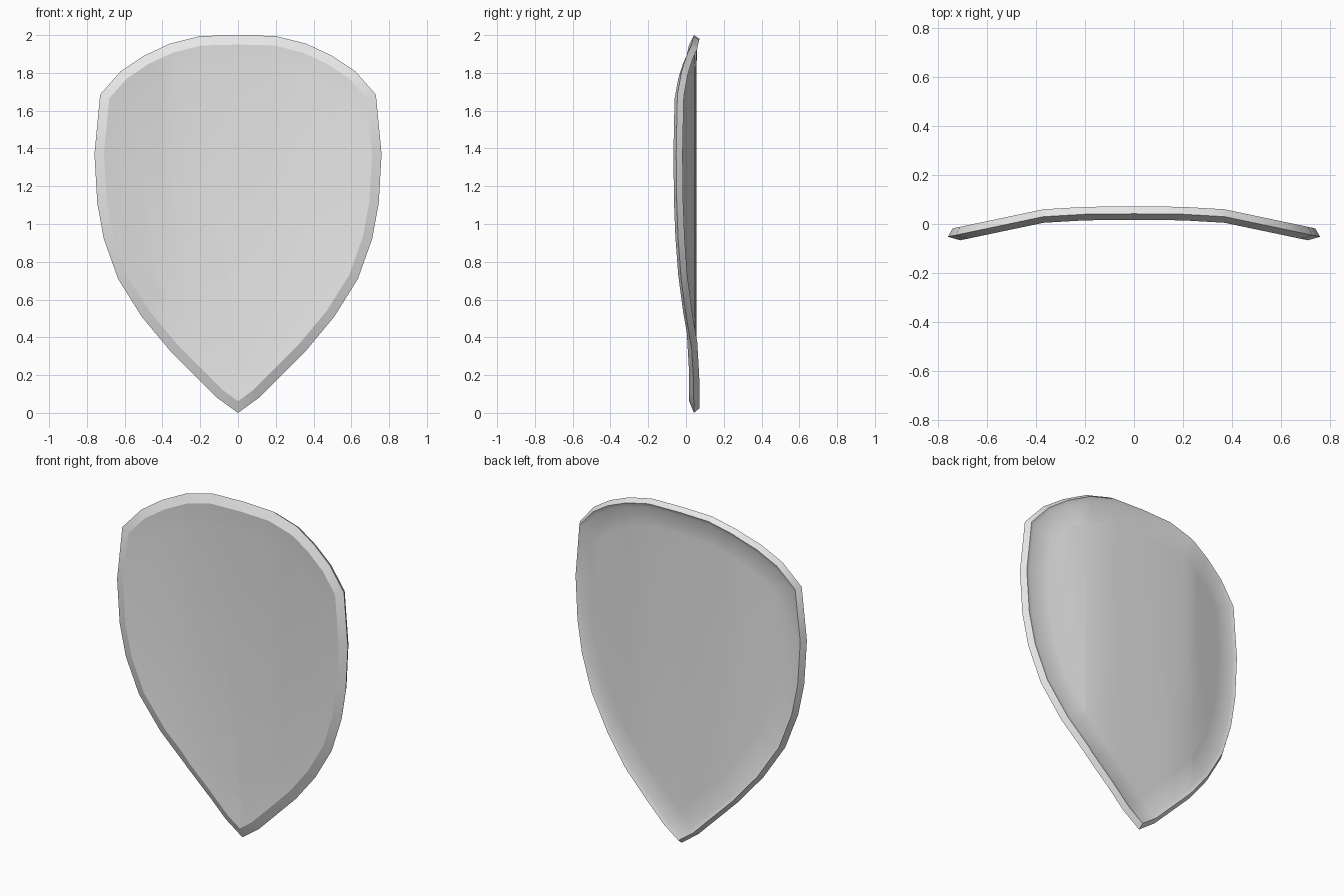
import bpy
import bmesh
import math
from mathutils import Vector

if "Cube" in bpy.data.objects:
    bpy.data.objects.remove(bpy.data.objects["Cube"], do_unlink=True)

# Right half of the outline (x, z), from the top centre to the bottom tip
HALF = [(0, 2.0), (0.2, 1.995), (0.36, 1.955), (0.5, 1.89), (0.62, 1.81),
        (0.73, 1.685), (0.76, 1.37), (0.745, 1.11), (0.71, 0.92),
        (0.635, 0.71), (0.51, 0.51), (0.36, 0.33), (0.22, 0.19),
        (0.11, 0.08), (0, 0)]
OUTLINE = [Vector(p) for p in HALF]
OUTLINE += [Vector((-x, z)) for x, z in reversed(HALF[1:-1])]

# Cross-section as (inset, depth): front panel, rim, back panel
SECTION = [(0.17, -0.016), (0.05, -0.025), (0, 0),
           (0.02, 0.03), (0.045, 0.018), (0.16, 0.014)]

# Horizontal bend of the shield (x, y)
BEND = [(0, 0.042), (0.2, 0.04), (0.37, 0.03), (0.76, -0.052)]


def bend(x):
    x = min(abs(x), BEND[-1][0])
    for (x0, y0), (x1, y1) in zip(BEND, BEND[1:]):
        if x <= x1:
            return y0 + (y1 - y0) * (x - x0) / (x1 - x0)
    return BEND[-1][1]


def inset(points, d):
    """Mitred inward offset of a clockwise loop."""
    result = []
    for i, p in enumerate(points):
        a = (p - points[i - 1]).normalized()
        b = (points[(i + 1) % len(points)] - p).normalized()
        na, nb = Vector((a.y, -a.x)), Vector((b.y, -b.x))
        m = (na + nb).normalized()
        result.append(p + m * (d / m.dot(na)))
    return result


# Flat shield: nested loops joined into a closed shell
bm = bmesh.new()
loops = [[bm.verts.new((p.x, depth, p.y)) for p in inset(OUTLINE, d)]
         for d, depth in SECTION]
n = len(OUTLINE)
for inner, outer in zip(loops, loops[1:]):
    for i in range(n):
        j = (i + 1) % n
        bm.faces.new((inner[i], inner[j], outer[j], outer[i]))
bm.faces.new(loops[0])
bm.faces.new(loops[-1])

# Cut vertical columns, then bend them
for x in (-0.37, -0.2, 0, 0.2, 0.37):
    geom = bm.verts[:] + bm.edges[:] + bm.faces[:]
    bmesh.ops.bisect_plane(bm, geom=geom, dist=0.0001,
                           plane_co=(x, 0, 0), plane_no=(1, 0, 0))
for v in bm.verts:
    v.co.y += bend(v.co.x)
bmesh.ops.recalc_face_normals(bm, faces=bm.faces[:])

mesh = bpy.data.meshes.new("shield")
bm.to_mesh(mesh)
bm.free()
shield = bpy.data.objects.new("shield", mesh)
bpy.context.collection.objects.link(shield)

# Single grey material
grey = bpy.data.materials.new("light grey")
grey.use_nodes = True
colour = (0.8, 0.8, 0.8, 1)
grey.diffuse_color = colour
grey.node_tree.nodes["Principled BSDF"].inputs["Base Color"].default_value = colour
mesh.materials.append(grey)

# Smooth surfaces with sharp rim edges
bpy.ops.object.select_all(action="DESELECT")
shield.select_set(True)
bpy.context.view_layer.objects.active = shield
bpy.ops.object.shade_smooth_by_angle(angle=math.radians(30))
